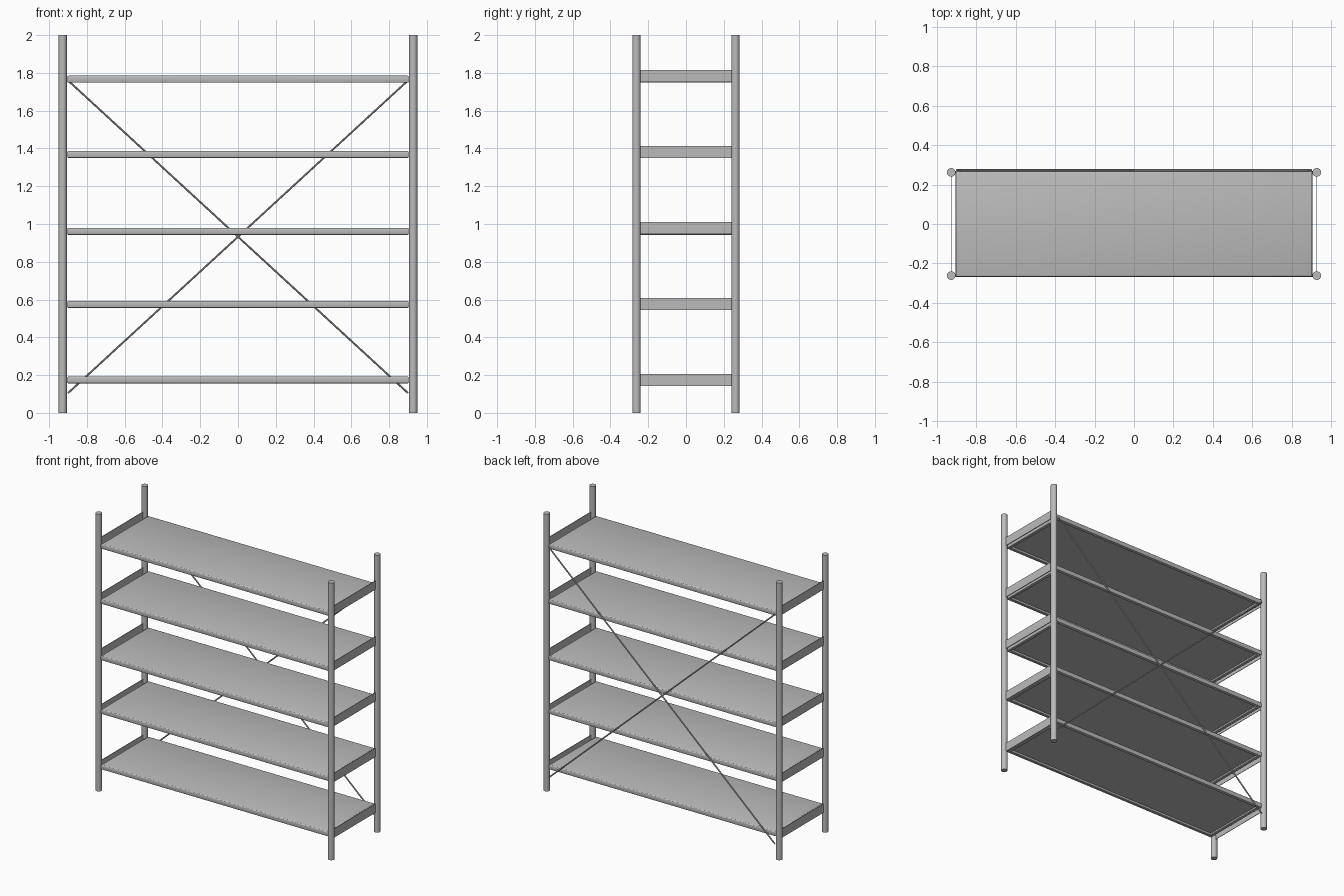
import bpy, bmesh, math
from mathutils import Vector, Matrix

if "Cube" in bpy.data.objects:
    bpy.data.objects.remove(bpy.data.objects["Cube"])

steel = bpy.data.materials.new("grey steel")
steel.diffuse_color = (0.5, 0.5, 0.5, 1)
steel.use_nodes = True
steel.node_tree.nodes["Principled BSDF"].inputs["Base Color"].default_value = steel.diffuse_color


def finish(name, bm, smooth=False):
    bmesh.ops.recalc_face_normals(bm, faces=bm.faces)
    me = bpy.data.meshes.new(name)
    bm.to_mesh(me)
    bm.free()
    me.materials.append(steel)
    ob = bpy.data.objects.new(name, me)
    bpy.context.collection.objects.link(ob)
    if smooth:
        bpy.ops.object.select_all(action='DESELECT')
        ob.select_set(True)
        bpy.context.view_layer.objects.active = ob
        bpy.ops.object.shade_smooth_by_angle(angle=math.radians(35))
    return ob


def box(name, centre, size):
    bm = bmesh.new()
    bmesh.ops.create_cube(bm, size=1, matrix=Matrix.Translation(centre) @ Matrix.Diagonal((*size, 1)))
    return finish(name, bm)


def rod(name, a, b, r, sides):
    a, b = Vector(a), Vector(b)
    d = b - a
    m = Matrix.Translation((a + b) / 2) @ d.to_track_quat('Z', 'Y').to_matrix().to_4x4()
    bm = bmesh.new()
    bmesh.ops.create_cone(bm, cap_ends=True, segments=sides, radius1=r, radius2=r,
                          depth=d.length, matrix=m)
    return finish(name, bm, True)


# Folded shelf section as (inset, height): top sheet, skirt, return flange, inner skin
H = 0.037
SECTION = [(0.009, H), (0.004, H - 0.002), (0.001, H - 0.006), (0, H - 0.011),
           (0, 0.006), (0.002, 0.002), (0.006, 0), (0.022, 0), (0.022, 0.008),
           (0.020, 0.008), (0.020, 0.002), (0.003, 0.003), (0.003, H - 0.003)]


def shelf(name, z, hx=0.905, hy=0.268):
    bm = bmesh.new()
    rings = [[bm.verts.new((sx * (hx - i), sy * (hy - i), z + h))
              for sx, sy in ((-1, -1), (1, -1), (1, 1), (-1, 1))] for i, h in SECTION]
    for p, q in zip(rings, rings[1:]):
        for k in range(4):
            n = (k + 1) % 4
            bm.faces.new((p[k], p[n], q[n], q[k]))
    bm.faces.new(rings[0])
    bm.faces.new(rings[-1])
    return finish(name, bm, True)


# Four round posts
PX, PY = 0.928, 0.262
for sx, xn in ((-1, "left"), (1, "right")):
    for sy, yn in ((-1, "front"), (1, "back")):
        rod(f"{yn}_{xn}_post", (sx * PX, sy * PY, 0), (sx * PX, sy * PY, 2), 0.022, 24)

# Shelves, and end plates between the posts
for n, z in enumerate((0.156, 0.556, 0.943, 1.35, 1.748)):
    shelf(f"shelf_{n + 1}", z)
    for sx, xn in ((-1, "left"), (1, "right")):
        box(f"{xn}_end_plate_{n + 1}", (sx * PX, 0, 0.174 + 0.4025 * n), (0.004, 2 * PY, 0.064))

# Crossed braces at the back
for s, nm in ((1, "rising"), (-1, "falling")):
    rod(f"{nm}_brace", (-s * 0.9, 0.273, 0.105), (s * 0.9, 0.273, 1.76), 0.005, 8)
